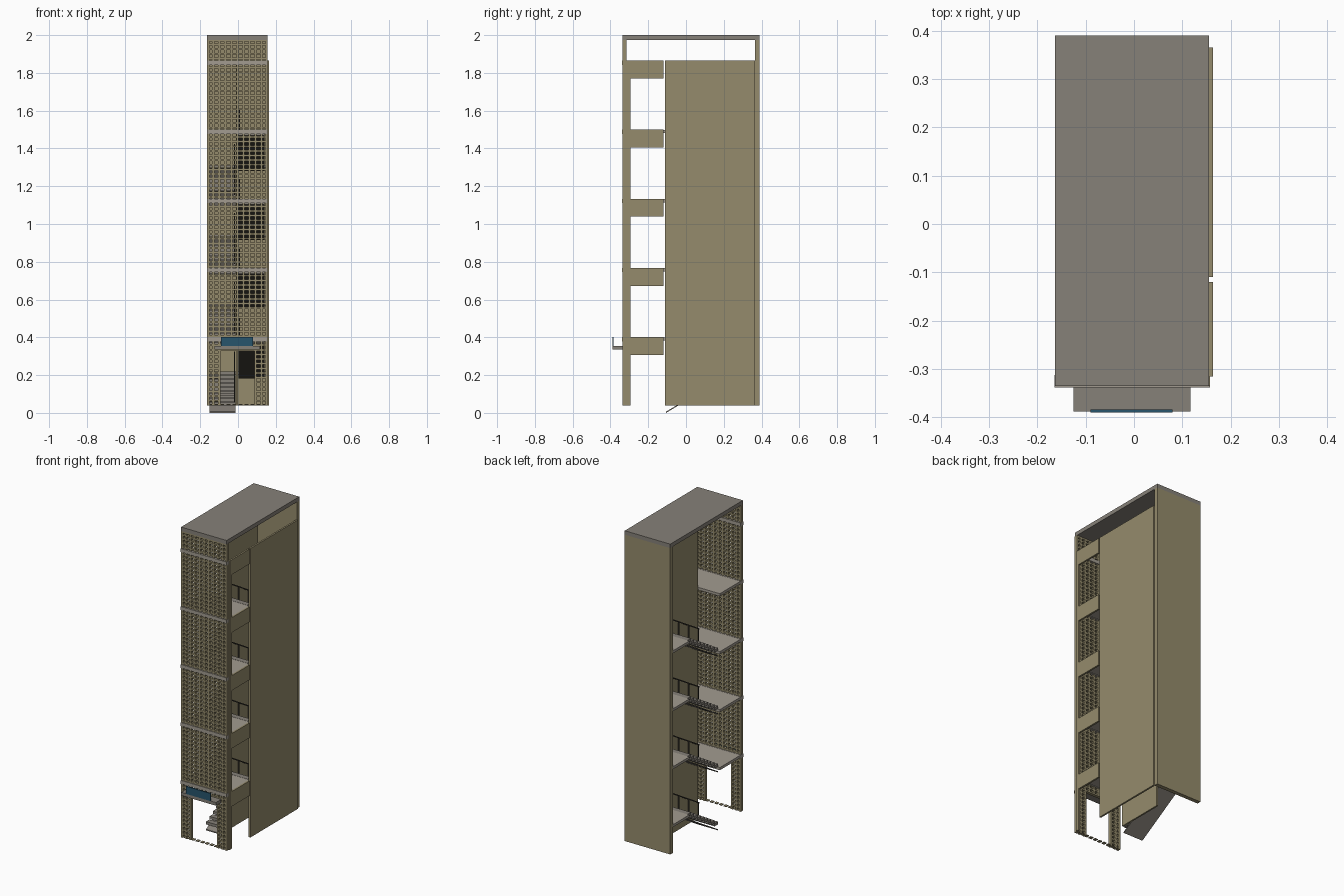
import bpy, bmesh, math

if "Cube" in bpy.data.objects:
    bpy.data.objects.remove(bpy.data.objects["Cube"])

def material(name, rgb):
    m = bpy.data.materials.new(name)
    m.diffuse_color = (*rgb, 1)
    m.use_nodes = True
    m.node_tree.nodes["Principled BSDF"].inputs["Base Color"].default_value = m.diffuse_color
    return m

OLIVE = material("olive_render", (0.30, 0.26, 0.15))
GREY = material("warm_grey", (0.24, 0.22, 0.19))
PALE = material("pale_concrete", (0.36, 0.33, 0.28))
DARK = material("dark_metal", (0.05, 0.045, 0.035))
BLUE = material("blue_panel", (0.02, 0.09, 0.15))

def boxes(name, ranges, mat):
    """One object from a list of (x0, x1, y0, y1, z0, z1) boxes."""
    bm = bmesh.new()
    for x0, x1, y0, y1, z0, z1 in ranges:
        v = [bm.verts.new((x, y, z)) for z in (z0, z1)
             for x, y in ((x0, y0), (x1, y0), (x1, y1), (x0, y1))]
        for f in ((3, 2, 1, 0), (4, 5, 6, 7), (0, 1, 5, 4),
                  (1, 2, 6, 5), (2, 3, 7, 6), (3, 0, 4, 7)):
            bm.faces.new([v[i] for i in f])
    return finish(name, bm, mat)

def finish(name, bm, mat):
    bmesh.ops.recalc_face_normals(bm, faces=bm.faces)
    me = bpy.data.meshes.new(name)
    bm.to_mesh(me)
    bm.free()
    me.materials.append(mat)
    ob = bpy.data.objects.new(name, me)
    bpy.context.collection.objects.link(ob)
    return ob

def sloped(name, x0, x1, a, b, height, mat):
    """Bar running from a=(y, z) to b=(y, z), with vertical thickness."""
    bm = bmesh.new()
    pts = [a, b, (b[0], b[1] + height), (a[0], a[1] + height)]
    face = bm.faces.new([bm.verts.new((x0, y, z)) for y, z in pts])
    ext = bmesh.ops.extrude_face_region(bm, geom=[face])["geom"]
    bmesh.ops.translate(bm, vec=(x1 - x0, 0, 0),
                        verts=[e for e in ext if isinstance(e, bmesh.types.BMVert)])
    return finish(name, bm, mat)

# Storey levels
BASE, STOREY = 0.035, 0.366
LEVELS = [BASE + STOREY * k for k in range(6)]
HALF = STOREY / 2
Y_FRONT, Y_MID = -0.105, 0.20      # ends of the stair flights

# Main shell: left side stays open
boxes("roof_slab", [(-0.163, 0.155, -0.335, 0.39, 1.975, 2.0)], GREY)
boxes("back_wall", [(-0.163, 0.155, 0.365, 0.39, 0.04, 1.975)], OLIVE)
boxes("right_wall", [(0.152, 0.163, -0.11, 0.365, 0.04, 1.865)], OLIVE)
boxes("spine_wall", [(-0.010, 0.0, Y_FRONT, Y_MID, 0.04, 1.865)], OLIVE)

# Right front corner post with a parapet band at each storey
boxes("corner_post", [(0.152, 0.163, -0.315, -0.295, 0.04, 1.865)], OLIVE)
boxes("side_parapets", [(0.152, 0.163, -0.295, -0.12, z - 0.094, z)
                        for z in LEVELS[1:]], OLIVE)

# Pierced front screen with a doorway
X0, COLS, CW = -0.163, 10, 0.032
Z0, ROWS = 0.04, 79
RH = (1.975 - Z0) / ROWS
DOOR_C, DOOR_R = (2, 8), 12
BX, BZ = 0.006, 0.005              # half bar sizes
door_z = Z0 + DOOR_R * RH
bars = []
for c in range(COLS + 1):
    x = min(max(X0 + c * CW, X0 + BX), X0 + COLS * CW - BX)
    low = door_z - BZ if DOOR_C[0] < c < DOOR_C[1] else Z0
    bars.append((x - BX, x + BX, -0.335, -0.315, low, 1.975))
for r in range(ROWS + 1):
    z = min(max(Z0 + r * RH, Z0 + BZ), 1.975 - BZ)
    for c in range(COLS):
        if 0 < r < DOOR_R and DOOR_C[0] <= c < DOOR_C[1]:
            continue
        xa, xb = X0 + c * CW + BX, X0 + (c + 1) * CW - BX
        if c == 0:
            xa += BX
        if c == COLS - 1:
            xb -= BX
        zh = BZ * 0.5 if r == 0 else BZ
        bars.append((xa, xb, -0.335, -0.315, z - zh, z + zh))
boxes("front_screen", bars, OLIVE)
boxes("front_bands", [(-0.164, 0.157, -0.338, -0.312, z - 0.022, z)
                      for z in LEVELS[1:]], PALE)

# Entrance canopy and blank sign panel
boxes("entrance_canopy", [(-0.125, 0.117, -0.388, -0.335, 0.335, 0.355)], GREY)
boxes("sign_panel", [(-0.09, 0.08, -0.39, -0.383, 0.355, 0.403)], BLUE)

# Floor landings at the front, half landings at the back
boxes("front_landings", [(-0.163, 0.152, -0.312, Y_FRONT, z - 0.018, z - 0.001)
                         for z in LEVELS[1:5]], PALE)
boxes("half_landings", [(-0.163, 0.152, Y_MID, 0.365, z + HALF - 0.016, z + HALF)
                        for z in LEVELS[:4]], PALE)

# Stair flights: left rises to the back, right returns to the front
STEPS = 9
RISE, RUN = HALF / STEPS, (Y_MID - Y_FRONT) / STEPS

def flight(name, x0, x1, rail_x, ya, yb, z):
    d = 1 if yb > ya else -1
    treads = []
    for i in range(STEPS):
        y = sorted((ya + d * i * RUN, ya + d * (i + 1) * RUN))
        treads.append((x0, x1, y[0], y[1], z + i * RISE + 0.003, z + (i + 1) * RISE))
    boxes(name + "_steps", treads, GREY)
    sloped(name + "_soffit", x0, x1, (ya, z - 0.035), (yb, z + HALF - 0.035), 0.007, DARK if d < 0 else GREY)
    # Handrail with balusters along the spine wall
    ra, rb = rail_x - 0.003, rail_x + 0.003
    sloped(name + "_handrail", ra, rb, (ya, z + 0.10), (yb, z + HALF + 0.10), 0.008, DARK)
    posts = []
    for t in (0.02, 0.34, 0.66, 0.98):
        y, pz = ya + (yb - ya) * t, z + HALF * t
        posts.append((ra, rb, y - 0.003, y + 0.003, pz, pz + 0.102))
    boxes(name + "_balusters", posts, DARK)

for k in range(4):
    flight(f"left_flight_{k + 1}", -0.15, -0.012, -0.018, Y_FRONT, Y_MID, LEVELS[k])
    flight(f"right_flight_{k + 1}", 0.002, 0.14, 0.007, Y_MID, Y_FRONT, LEVELS[k] + HALF)
